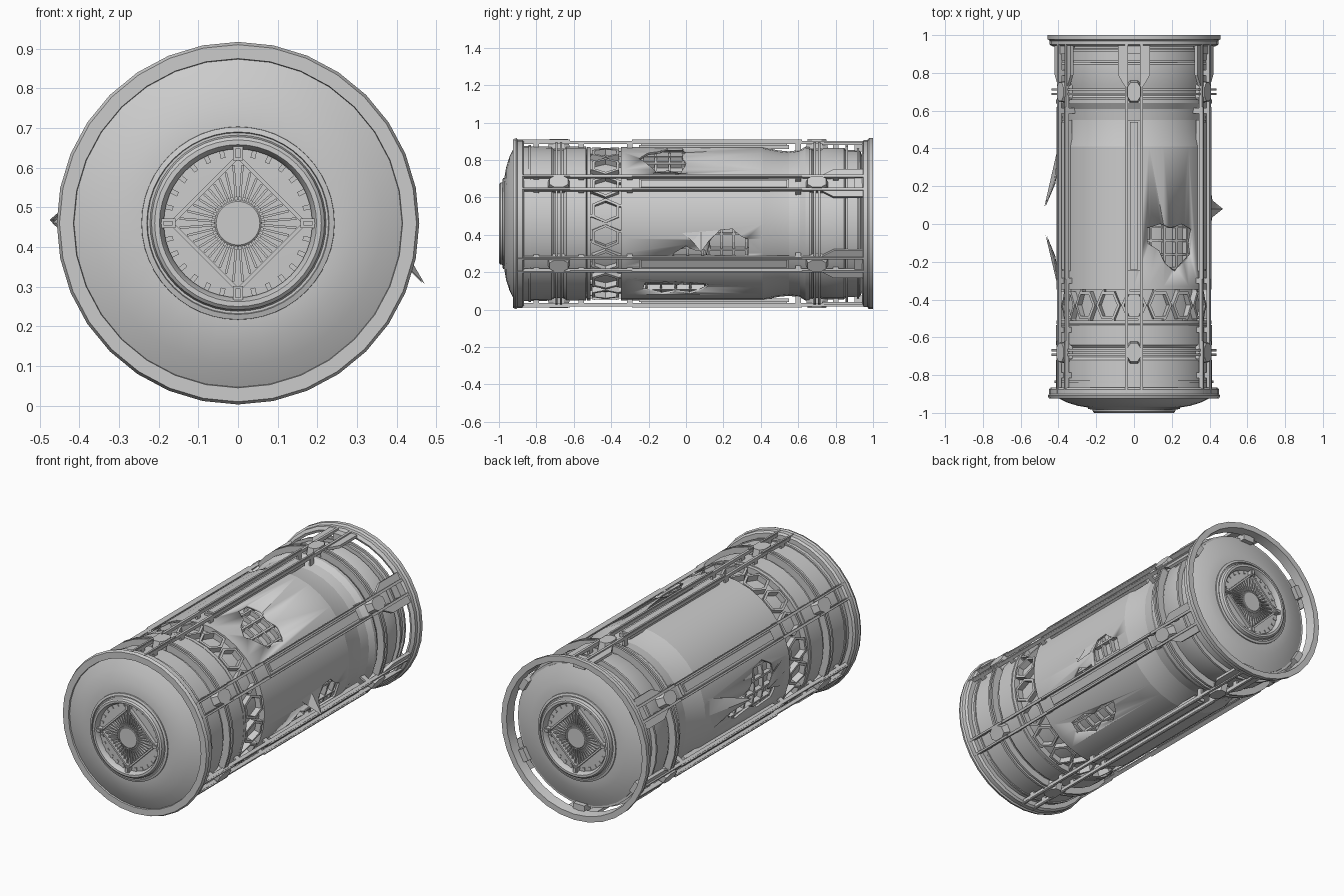
import bpy, bmesh
from math import cos, sin, pi, radians
from mathutils import Matrix

if "Cube" in bpy.data.objects:
    bpy.data.objects.remove(bpy.data.objects["Cube"])

CZ, SEG = 0.46, 32


def polar(r, a, y):
    return (r * cos(a), y, CZ + r * sin(a))


def finish(bm, name, angle=30):
    bmesh.ops.remove_doubles(bm, verts=bm.verts, dist=1e-5)
    bmesh.ops.recalc_face_normals(bm, faces=bm.faces)
    me = bpy.data.meshes.new(name)
    bm.to_mesh(me)
    bm.free()
    ob = bpy.data.objects.new(name, me)
    bpy.context.collection.objects.link(ob)
    bpy.ops.object.select_all(action='DESELECT')
    ob.select_set(True)
    bpy.context.view_layer.objects.active = ob
    bpy.ops.object.shade_smooth_by_angle(angle=radians(angle))
    return ob


def revolve(bm, prof, closed=True, seg=SEG):
    """Spin an (r, y) profile about the long axis."""
    rows = [[bm.verts.new(polar(max(r, 1e-7), pi / 2 + 2 * pi * i / seg, y)) for r, y in prof]
            for i in range(seg)]
    n = len(prof)
    for i in range(seg):
        a, b = rows[i], rows[(i + 1) % seg]
        for j in range(n if closed else n - 1):
            k = (j + 1) % n
            bm.faces.new((a[j], a[k], b[k], b[j]))


def loft(bm, low, high):
    lo, hi = [bm.verts.new(p) for p in low], [bm.verts.new(p) for p in high]
    n = len(lo)
    bm.faces.new(lo)
    bm.faces.new(hi[::-1])
    for i in range(n):
        bm.faces.new((lo[i], lo[(i + 1) % n], hi[(i + 1) % n], hi[i]))


def radial_prism(bm, pts, r0, r1, deg, shrink=1.0):
    """Extrude a (y, tangent) outline outward along the radius at an angle."""
    m = Matrix.Translation((0, 0, CZ)) @ Matrix.Rotation(-radians(deg), 4, 'Y')
    cy = sum(p[0] for p in pts) / len(pts)
    loft(bm, [m @ Matrix.Translation((r0, y, t)).translation for y, t in pts],
         [m @ Matrix.Translation((r1, cy + (y - cy) * shrink, t * shrink)).translation for y, t in pts])


def wrap_prism(bm, pts, r0, r1):
    """Extrude an (angle, y) outline wrapped round the hull."""
    loft(bm, [polar(r0, radians(a), y) for a, y in pts], [polar(r1, radians(a), y) for a, y in pts])


def rect(a0, a1, b0, b1):
    return [(a0, b0), (a1, b0), (a1, b1), (a0, b1)]


def end_plate(bm, pts, y0, y1, deg=0):
    """Extrude an (x, z) outline along y, turned about the axis."""
    m = Matrix.Translation((0, 0, CZ)) @ Matrix.Rotation(-radians(deg), 4, 'Y')
    loft(bm, [m @ Matrix.Translation((x, y0, z)).translation for x, z in pts],
         [m @ Matrix.Translation((x, y1, z)).translation for x, z in pts])


# stepped inner body with both domed end caps
bm = bmesh.new()
revolve(bm, [(0, -.955), (.24, -.972), (.30, -.962), (.36, -.943), (.415, -.915), (.412, -.72), (.398, -.705),
             (.398, -.655), (.412, -.64), (.412, -.535), (.376, -.525), (.376, -.335), (.365, -.32),
             (.365, .60), (.40, .64), (.405, .67), (.398, .68), (.398, .72), (.405, .735), (.405, .845),
             (.393, .855), (.393, .93), (.36, .943), (.30, .962), (.24, .972), (0, .955)], closed=False)
finish(bm, "inner_body", 25)

# outer sleeve with torn openings
holes = [
    [(80, -.02), (70, -.0), (62, -.02), (52, 0), (41, -.03), (44, -.1), (42, -.16), (50, -.2), (58, -.25),
     (66, -.21), (71, -.14), (80, -.1)],
    [(-25, .11), (-13, .13), (-5, .18), (-4, .25), (-9, .29), (-12, .335), (-25, .33)],
    [(-30, -.09), (-24, -.07), (-17, 0), (-21, .06), (-20, .1), (-25, .11), (-27, .04), (-30, -.02)],
    [(-51, -.22), (-50, -.1), (-54, -.05), (-51, .03), (-53, .12), (-61, .08), (-66, .02), (-63, -.06),
     (-67, -.13), (-60, -.23)],
    [(196, -.2), (184, -.23), (170, -.2), (162, -.12), (165, -.03), (176, .0), (181, .1), (190, .2),
     (196, .12), (193, 0), (198, -.08)],
]
bm = bmesh.new()
revolve(bm, [(.41, -.33), (.41, .41), (.392, .49), (.386, .55), (.394, .61), (.412, .64), (.412, .66),
             (.385, .66), (.378, .55), (.398, .41), (.398, -.33)])
sleeve = finish(bm, "outer_sleeve", 12)
for pts in holes:
    bm = bmesh.new()
    wrap_prism(bm, pts, .36, .6)
    cutter = finish(bm, "tear_cutter")
    cutter.hide_render = True
    mod = sleeve.modifiers.new("tear", 'BOOLEAN')
    mod.operation, mod.solver, mod.object = 'DIFFERENCE', 'EXACT', cutter
    bpy.context.view_layer.objects.active = sleeve
    bpy.ops.object.modifier_apply(modifier=mod.name)
    bpy.data.objects.remove(cutter, do_unlink=True)

# lattice exposed inside each tear
bm = bmesh.new()
for pts in holes:
    a0, a1 = min(p[0] for p in pts) - 2, max(p[0] for p in pts) + 2
    y0, y1 = min(p[1] for p in pts) - .02, max(p[1] for p in pts) + .02
    na, ny = max(2, round((a1 - a0) / 10)), max(3, round((y1 - y0) / .075))
    for i in range(na):
        a = a0 + (a1 - a0) * (i + .5) / na
        wrap_prism(bm, rect(a - .8, a + .8, y0, y1), .366, .394)
    for j in range(ny):
        y = y0 + (y1 - y0) * (j + .5) / ny
        for i in range(na):
            s = (a1 - a0) / na
            wrap_prism(bm, rect(a0 + s * i, a0 + s * (i + 1), y - .006, y + .006), .366, .392)
finish(bm, "tear_lattice")

# bent skin flaps: base corners on the hull, raised tip
bm = bmesh.new()
for (aa, ya), (ab, yb), (at, yt, rt) in [
        ((165, .40), (194, .36), (179, .09, .475)), ((168, -.32), (192, -.30), (180, -.06, .468)),
        ((-5, .18), (-7, -.02), (-18, .08, .495))]:
    am, ym = (aa + ab) / 2, (ya + yb) / 2
    for off in (0, -.006):
        A, B, M = [bm.verts.new(polar(.409 + off, radians(a), y)) for a, y in ((aa, ya), (ab, yb), (am, ym))]
        S = [bm.verts.new(polar(.425 + off, radians(a * .45 + at * .55), y * .45 + yt * .55))
             for a, y in ((aa, ya), (ab, yb))]
        T = bm.verts.new(polar(rt + off, radians(at), yt))
        for f in ((A, S[0], M), (M, S[1], B), (S[0], T, M), (M, T, S[1])):
            bm.faces.new(f)
finish(bm, "torn_flaps")

# end hoops and the thin double clamp rings
bm = bmesh.new()
revolve(bm, [(.44, -.865), (.45, -.875), (.45, -.90), (.457, -.908), (.45, -.925), (.415, -.925), (.405, -.865)])
finish(bm, "front_hoop")
bm = bmesh.new()
revolve(bm, [(.43, .94), (.447, .95), (.447, .97), (.457, .978), (.457, 1.0), (.425, 1.0), (.417, .945)])
finish(bm, "rear_hoop")
bm = bmesh.new()
for y, r in ((-.692, .438), (-.668, .438), (.688, .438), (.712, .438), (.86, .42), (.92, .405), (-.835, .42)):
    revolve(bm, [(r - .045, y - .006), (r, y - .006), (r, y + .006), (r - .045, y + .006)])
finish(bm, "clamp_rings")

# honeycomb band
bm = bmesh.new()
for y in (-.52, -.338):
    revolve(bm, [(.37, y - .01), (.41, y - .01), (.41, y + .01), (.37, y + .01)])
for k in range(18):
    a = 20 * k + 10
    hexa = [(0, 9.5), (.072, 5), (.072, -5), (0, -9.5), (-.072, -5), (-.072, 5)]
    for i in range(6):
        (p, s), (q, t) = hexa[i], hexa[(i + 1) % 6]
        wrap_prism(bm, [(a + s, -.43 + p), (a + t, -.43 + q), (a + t * .78, -.43 + q * .8),
                        (a + s * .78, -.43 + p * .8)], .374, .408)
    for s in (-1, 1):
        wrap_prism(bm, rect(a + 4 * s - .8, a + 4 * s + .8, min(s * .07, s * .09) - .43,
                            max(s * .07, s * .09) - .43), .374, .402)
finish(bm, "honeycomb_band")

# six longitudinal rail sets
rails, plates, nodes, brackets = [bmesh.new() for _ in range(4)]
for k in range(6):
    a = 30 + 60 * k
    for s in (-1, 1):
        t = .04 * s
        radial_prism(rails, rect(-.9, .95, t - .007, t + .007), .425, .443, a)
        for y0, y1 in ((-.9, -.62), (-.29, .62)):
            radial_prism(rails, rect(y0, y1, t - .005, t + .005), .443, .449, a)
        for y in (-.80, -.56, -.3, .6, .8):
            radial_prism(rails, rect(y - .015, y + .015, t - .006, t + .006), .385, .43, a)
        radial_prism(brackets, [(.73, .033 * s), (.73, .05 * s), (.79, .085 * s), (.945, .085 * s),
                                (.945, .04 * s)], .42, .436, a)
    radial_prism(plates, rect(-.24, .54, -.022, .022), .40, .43, a)
    radial_prism(plates, rect(-.25, .55, -.034, .034), .40, .42, a)
    for y in (-.68, .70):
        radial_prism(nodes, [(y - .06, -.022), (y - .03, -.042), (y + .03, -.042), (y + .06, -.022),
                             (y + .06, .022), (y + .03, .042), (y - .03, .042), (y - .06, .022)],
                     .40, .452, a, .82)
    # tabs holding the rear hoop
    radial_prism(brackets, rect(.90, .96, -.035, .035), .385, .432, a)
finish(rails, "long_rails")
finish(plates, "rail_cover_plates")
finish(nodes, "rail_nodes")
finish(brackets, "rear_brackets")


def mirrored(ob):
    mod = ob.modifiers.new("both_ends", 'MIRROR')
    mod.use_axis = (False, True, False)


# hub rims on both ends
bm = bmesh.new()
revolve(bm, [(.245, -.95), (.243, -.978), (.23, -.982), (.228, -.975), (.222, -.975), (.218, -.993), (.21, -1),
             (.198, -1), (.187, -.98), (.187, -.95)], seg=48)
mirrored(finish(bm, "hub_rim"))

# hub grille: centre boss, radial fins, diamond frame, rim teeth, corner clips
bm = bmesh.new()
revolve(bm, [(0, -.984), (.055, -.984), (.06, -.98), (.06, -.95), (0, -.95)], closed=False)
for i in range(40):
    d = 360 * (i + .5) / 40
    off = radians((d % 90) - 45)
    end = .112 / cos(off)
    end_plate(bm, rect(.058, end, -.003, .003), -.976, -.95, d)
    end_plate(bm, rect(.058, .067, -.0035, .0035), -.984, -.95, d)
for i in range(4):
    end_plate(bm, rect(.114, .124, -.118, .118), -.986, -.95, 45 + 90 * i)
    end_plate(bm, rect(.158, .195, -.012, .012), -.992, -.95, 90 * i)
    end_plate(bm, rect(.165, .188, -.006, .006), -.997, -.95, 90 * i)
    for j in range(1, 7):
        end_plate(bm, rect(.168, .19, -.006, .006), -.972, -.95, 90 * i + 90 * j / 7)
mirrored(finish(bm, "hub_grille"))
